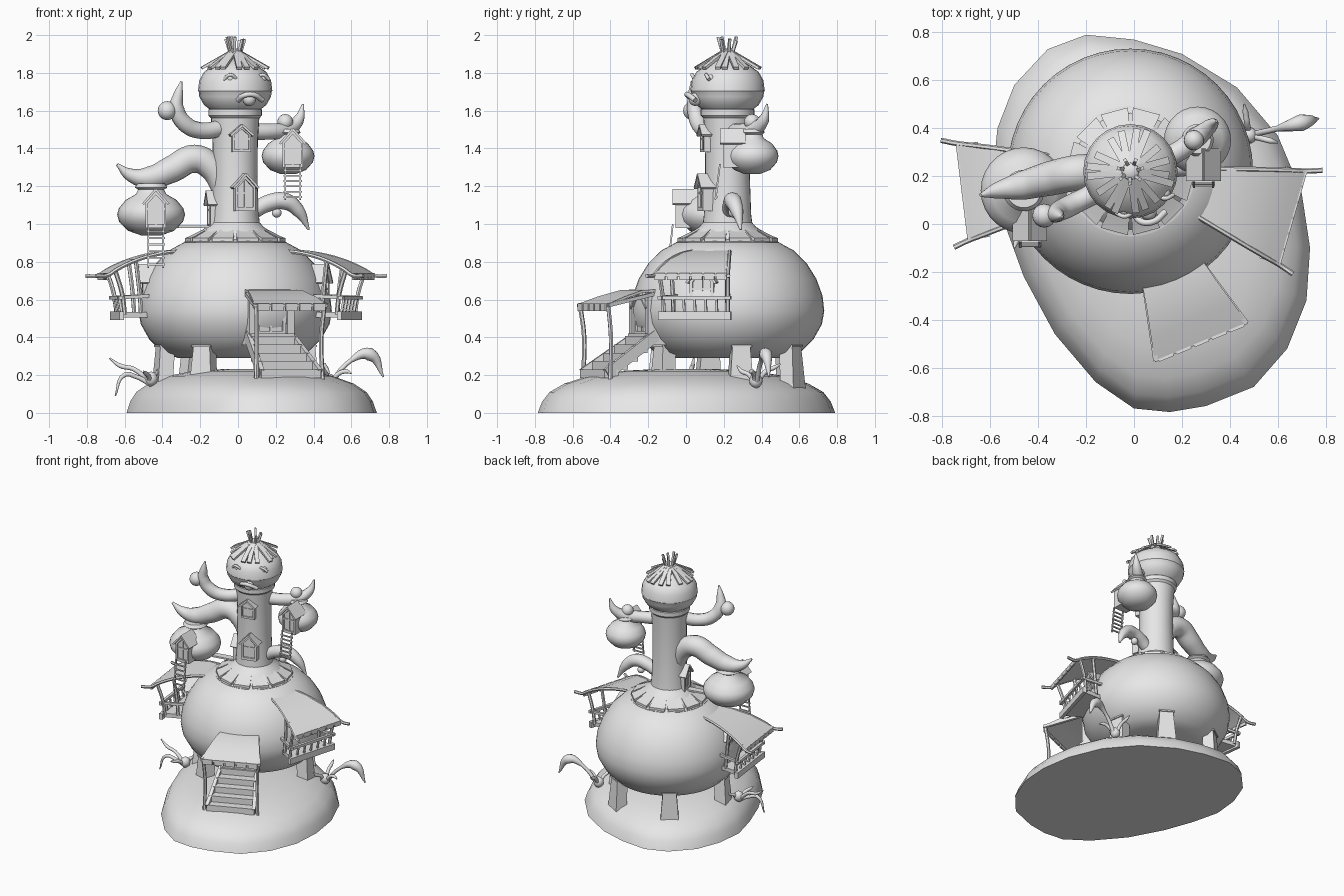
import bpy, bmesh, random
from math import sin, cos, pi, radians
from mathutils import Matrix, Vector

random.seed(4)
if "Cube" in bpy.data.objects:
    bpy.data.objects.remove(bpy.data.objects["Cube"])

clay = bpy.data.materials.new("clay_grey")
clay.use_nodes = True
clay.diffuse_color = (0.8, 0.8, 0.8, 1)
clay.node_tree.nodes["Principled BSDF"].inputs["Base Color"].default_value = (0.8, 0.8, 0.8, 1)
AXIS = Vector((-0.015, 0.22, 0))
I = Matrix()
made = []


def add_mesh(name, mesh):
    ob = bpy.data.objects.new(name, mesh)
    mesh.materials.clear()
    mesh.materials.append(clay)
    bpy.context.collection.objects.link(ob)
    made.append(ob)
    return ob


def finish(name, bm, m=I):
    bmesh.ops.recalc_face_normals(bm, faces=bm.faces)
    bm.transform(m)
    mesh = bpy.data.meshes.new(name)
    bm.to_mesh(mesh)
    bm.free()
    return add_mesh(name, mesh)


def loft(name, rings, m=I):
    """Skin closed rings of points and cap both ends."""
    bm = bmesh.new()
    rows = [[bm.verts.new(p) for p in r] for r in rings]
    n = len(rows[0])
    for a, b in zip(rows, rows[1:]):
        for i in range(n):
            bm.faces.new((a[i], a[(i + 1) % n], b[(i + 1) % n], b[i]))
    bm.faces.new(rows[0])
    bm.faces.new(rows[-1])
    return finish(name, bm, m)


def lathe(name, profile, centre, segs=32):
    rings = [[(r * cos(2 * pi * i / segs), r * sin(2 * pi * i / segs), z)
              for i in range(segs)] for r, z in profile]
    return loft(name, rings, Matrix.Translation(centre))


def tube(name, pts, depth=1.0, m=I, res=4):
    """Tapered curve through (x, y, z, radius) points."""
    cu = bpy.data.curves.new(name, 'CURVE')
    cu.dimensions, cu.bevel_depth, cu.bevel_resolution = '3D', depth, res
    cu.resolution_u, cu.use_fill_caps = 6, True
    sp = cu.splines.new('BEZIER')
    sp.bezier_points.add(len(pts) - 1)
    for bp, p in zip(sp.bezier_points, pts):
        bp.co, bp.radius = m @ Vector(p[:3]), p[3]
        bp.handle_left_type = bp.handle_right_type = 'AUTO'
    tmp = bpy.data.objects.new(name, cu)
    bpy.context.collection.objects.link(tmp)
    dg = bpy.context.evaluated_depsgraph_get()
    mesh = bpy.data.meshes.new_from_object(tmp.evaluated_get(dg))
    bpy.data.objects.remove(tmp)
    return add_mesh(name, mesh)


def beam(name, p, q, w, h=None, m=I):
    """Square timber from p to q."""
    p, q = Vector(p), Vector(q)
    d = q - p
    rot = d.to_track_quat('X', 'Z').to_matrix().to_4x4()
    bm = bmesh.new()
    bmesh.ops.create_cube(bm, size=1)
    bm.transform(Matrix.Translation((p + q) / 2) @ rot @ Matrix.Diagonal((d.length, w, h or w, 1)))
    return finish(name, bm, m)


def sheet(name, rows, thick, m=I):
    """Slab through (x, half width, z) rows."""
    return loft(name, [[(x, -w, z), (x, w, z), (x, w, z - thick), (x, -w, z - thick)]
                       for x, w, z in rows], m)


def ball(name, c, r, squash=1):
    bm = bmesh.new()
    bmesh.ops.create_uvsphere(bm, u_segments=16, v_segments=10, radius=r)
    return finish(name, bm, Matrix.Translation(c) @ Matrix.Diagonal((1, 1, squash, 1)))


def place(c, degrees):
    return Matrix.Translation(c) @ Matrix.Rotation(radians(degrees), 4, 'Z')


def gable_door(name, c, w, h, depth, degrees):
    """Pointed door or window; local +x is outward, c is bottom centre of the front."""
    m = place(c, degrees)
    shape = [(-w / 2, 0), (w / 2, 0), (w / 2, h * .7), (0, h), (-w / 2, h * .7)]

    def ring(x, s):
        return [(x, y * s, h * .45 + (z - h * .45) * s) for y, z in shape]
    loft(name, [ring(-depth, 1), ring(0, 1), ring(0, .78), ring(-.012, .78)], m)
    for s in (-1, 1):
        beam(name + "_eave", (-depth / 2 + .008, 0, h * 1.02),
             (-depth / 2 + .008, s * w * .62, h * .63), depth + .016, .012, m)
    beam(name + "_bar", (-.01, 0, h * .1), (-.01, 0, h * .85), .01, m=m)
    beam(name + "_crossbar", (-.01, -w * .4, h * .5), (-.01, w * .4, h * .5), .01, m=m)


# Ground mound, an egg-shaped dome
outline = [(-.2, .79), (0, .77), (.2, .71), (.43, .57), (.6, .37), (.7, .13), (.735, -.1), (.72, -.32),
           (.64, -.52), (.5, -.68), (.3, -.76), (.15, -.785), (0, -.77), (-.16, -.66), (-.33, -.46),
           (-.46, -.22), (-.54, 0), (-.59, .2), (-.57, .4), (-.5, .58), (-.36, .73)]
loft("ground_mound", [[(.05 + (x - .05) * s, y * s, z) for x, y in outline] for s, z in
     [(1, 0), (.97, .06), (.92, .11), (.82, .155), (.66, .195), (.45, .222), (.2, .232), (.02, .233)]])

# Main hut, collar, tower and head
lathe("main_hut", [(.3, .29), (.385, .32), (.455, .39), (.5, .47), (.512, .54), (.503, .62), (.47, .71),
                   (.42, .79), (.35, .86), (.24, .92)], AXIS, 48)
lathe("collar_ring", [(.2, .88), (.272, .885), (.272, .905), (.2, .92)], AXIS, 36)
lathe("collar_cone", [(.25, .9), (.24, .925), (.15, .985), (.12, 1.02)], AXIS, 36)
for i in range(12):
    sheet("collar_stone", [(.13, .03, .99), (.235, .055, .935), (.26, .058, .925)], .03, place(AXIS, 15 + 30 * i))
lathe("tower", [(.135, .97), (.125, 1.05), (.118, 1.25), (.12, 1.45), (.128, 1.56), (.142, 1.575),
                (.142, 1.605), (.125, 1.62)], AXIS)
lathe("head", [(.12, 1.595), (.165, 1.63), (.19, 1.675), (.193, 1.7), (.197, 1.705), (.19, 1.76),
               (.165, 1.805), (.1, 1.85), (.04, 1.88)], AXIS, 24)

# Thatched cap with loose sticks on top
for i in range(17):
    m = place(AXIS, i * 360 / 17)
    r = random.uniform(.15, .185)
    beam("thatch_plank", (.03, 0, 1.91), (r, random.uniform(-.02, .02), 1.825), .03, .014, m)
for i in range(7):
    beam("top_stick", (.015, 0, 1.86), (.05, .012, random.uniform(1.96, 1.995)), .014, m=place(AXIS, i * 51))
lathe("cap_knot", [(.05, 1.87), (.035, 1.92), (.02, 1.93)], AXIS, 12)

# Head brows and snout
for x in (-.04, .13):
    y = .22 - (.175 ** 2 - (x + .015) ** 2) ** .5
    tube("brow", [(x - .035, y, 1.765, 1), (x, y - .015, 1.79, 1), (x + .035, y, 1.765, 1)], .009)
    ball("eye", (x, y + .008, 1.77), .022)
tube("snout_canopy", [(0, .045, 1.655, 1), (.03, .01, 1.68, 1), (.08, .01, 1.685, 1), (.13, .05, 1.655, 1)], .014)
ball("snout", (.06, .05, 1.66), .035)

# Horn-like branches with ball tips
tube("branch_large", [(-.07, .22, 1.17, .06), (-.14, .22, 1.3, .07), (-.23, .215, 1.345, .075),
                      (-.35, .19, 1.29, .072), (-.47, .16, 1.245, .06), (-.57, .14, 1.26, .035),
                      (-.64, .12, 1.315, .008)])
tube("branch_upper_right", [(-.07, .18, 1.51, .045), (-.2, .11, 1.495, .044), (-.28, .07, 1.53, .045),
                            (-.325, .045, 1.61, .04), (-.315, .035, 1.69, .025), (-.3, .03, 1.755, .005)])
tube("branch_upper_left", [(.06, .25, 1.49, .045), (.18, .3, 1.49, .042), (.26, .36, 1.5, .042),
                           (.32, .41, 1.55, .03), (.345, .43, 1.635, .005)])
tube("branch_lower_left", [(.07, .23, 1.06, .04), (.16, .24, 1.11, .045), (.25, .25, 1.12, .045),
                           (.32, .27, 1.07, .035), (.375, .29, .97, .006)])
for c, r in [((-.375, .035, 1.6), .05), ((.25, .35, 1.54), .042), ((.205, .25, 1.06), .026)]:
    ball("branch_ball", c, r)


# Hanging pods with door and ladder
def pod(side, c, r, h, ladder):
    lathe(side + "_pod", [(r * .3, -h), (r * .68, -h * .78), (r * .94, -h * .35), (r, 0), (r * .95, h * .3),
          (r * .75, h * .7), (r * .45, h * .98), (r * .38, h * 1.2), (r * .48, h * 1.3), (r * .4, h * 1.5)], c, 28)
    x, y, z = c[0] + .025, c[1] - r - .015, c[2] - h * .65
    gable_door(side + "_pod_door", (x, y, z), .11, .2, .12, -90)
    for s in (-1, 1):
        beam(side + "_ladder_rail", (x + s * .04, y - .015, z + .02), (x + s * .04, y - .04, z - ladder), .009)
    for i in range(6):
        t = (i + .5) / 6 * ladder
        beam(side + "_ladder_rung", (x - .048, y - .018 - .1 * t, z - t), (x + .048, y - .018 - .1 * t, z - t), .009)


pod("right", (-.46, .14, 1.05), .18, .11, .21)
pod("left", (.265, .35, 1.36), .14, .095, .17)
beam("pod_walkway", (-.32, .16, .985), (-.1, .2, .985), .05, .012)

# Tower doors and windows
gable_door("tower_door", (.04, .075, 1.07), .11, .19, .07, -75)
gable_door("tower_window", (.02, .085, 1.38), .1, .14, .06, -78)
gable_door("tower_side_door", (-.155, .2, .98), .1, .19, .06, 190)


# Covered balconies on both sides
def balcony(side, degrees):
    m = place(AXIS, degrees)
    roof = [(.27, .09, .868), (.42, .13, .85), (.55, .165, .815), (.65, .19, .77), (.71, .205, .735)]
    sheet(side + "_balcony_roof", roof, .014, m)
    sheet(side + "_balcony_floor", [(.4, .12, .535), (.63, .18, .535)], .03, m)
    beam(side + "_floor_edge", (.63, -.2, .515), (.63, .2, .515), .025, .045, m)
    gable_door(side + "_balcony_door", m @ Vector((.5, 0, .53)), .13, .25, .12, degrees)
    for s in (-1, 1):
        tube(side + "_roof_beam", [(x, s * w, z - .008, 1) for x, w, z in roof] + [(.77, s * .225, .725, 1)], .011, m, 1)
        tube(side + "_outer_post", [(.61, s * .175, .52, 1), (.625, s * .18, .63, 1), (.665, s * .19, .76, 1)], .012, m, 1)
        tube(side + "_inner_post", [(.52, s * .15, .53, 1), (.53, s * .15, .65, 1), (.55, s * .16, .81, 1)], .012, m, 1)
        beam(side + "_side_rail", (.46, s * .14, .62), (.65, s * .185, .61), .018, m=m)
    beam(side + "_front_rail", (.635, -.2, .61), (.635, .2, .61), .02, m=m)
    for i in range(5):
        y = -.12 + i * .06
        beam(side + "_baluster", (.62, y, .53), (.635, y, .61), .012, m=m)
    for i in range(6):
        y = -.17 + i * .068
        beam(side + "_roof_fringe", (.705, y - .028, .722), (.705, y + .028, .722), .01, .035, m)


balcony("left", -16)
balcony("right", 187)

# Front porch with stairs
m = place(AXIS, -67.5)
sheet("porch_roof", [(.43, .13, .655), (.55, .155, .65), (.67, .185, .615), (.775, .21, .575)], .014, m)
for i in range(5):
    y = -.16 + i * .08
    beam("porch_fringe", (.775, y - .033, .56), (.775, y + .033, .56), .012, .04, m)
for s in (-1, 1):
    tube("porch_post", [(.75, s * .19, .17, 1), (.745, s * .185, .4, 1), (.765, s * .195, .575, 1)], .012, m, 1)
    beam("stair_stringer", (.76, s * .165, .205), (.46, s * .12, .41), .025, .06, m)
    beam("porch_roof_beam", (.45, s * .125, .635), (.77, s * .205, .57), .02, m=m)
    beam("doorway_jamb", (.45, s * .11, .36), (.45, s * .11, .64), .04, .12, m)
for i in range(5):
    x, z, w = .74 - i * .06, .23 + i * .044, .17 - i * .011
    sheet("stair_step", [(x - .045, w, z), (x + .035, w, z)], .045, m)
sheet("porch_landing", [(.4, .12, .42), (.52, .125, .42)], .05, m)
gable_door("front_door", m @ Vector((.5, 0, .41)), .17, .23, .1, -67.5)

# Tapered support legs
for a in (10, 60, 125, 195, 245, 300):
    sheet("support_leg", [(.33, .045, .36), (.43, .055, .36)], .01, place(AXIS, a))
    loft("support_leg", [[(x + d, y * w, z) for x, y in ((.34, -1), (.42, -1), (.42, 1), (.34, 1))]
         for z, w, d in ((.13, .065, .02), (.38, .045, 0))], place(AXIS, a))


# Curling plants
def plant(name, base, leaves):
    ball(name + "_bud", (base[0], base[1], base[2] + .03), .035, 1.1)
    for tip, lift, w in leaves:
        b, t = Vector(base), Vector(tip)
        mid, far = b.lerp(t, .4), b.lerp(t, .75)
        mid.z, far.z = b.z + lift * .8, b.z + lift
        tube(name + "_leaf", [(*b, .014), (*mid, .012), (*far, w), (*t, .004)])


plant("left_plant", (.48, .37, .14), [((.77, .44, .19), .17, .035), ((.46, .5, .26), .1, .012),
                                      ((.6, .34, .21), .08, .012), ((.45, .27, .25), .08, .012)])
plant("right_plant", (-.46, .02, .15), [((-.68, .04, .29), .1, .012), ((-.65, -.02, .09), .05, .012),
                                        ((-.5, -.1, .22), .06, .012), ((-.42, .1, .24), .06, .01)])

# Smooth shading with sharp edges kept
bpy.ops.object.select_all(action='DESELECT')
for ob in made:
    ob.select_set(True)
bpy.context.view_layer.objects.active = made[0]
bpy.ops.object.shade_smooth_by_angle(angle=radians(35))
